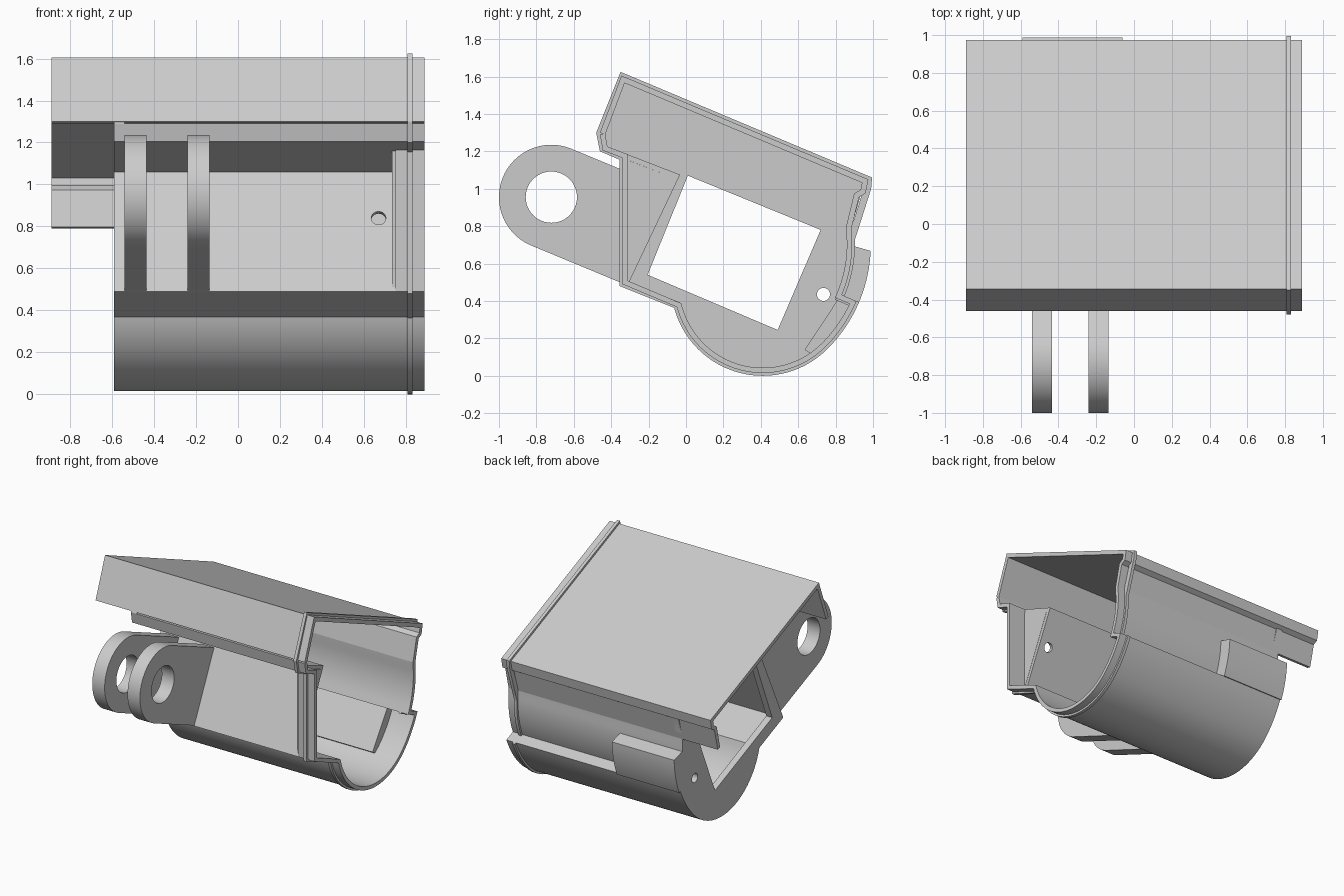
import bpy, bmesh, math
from mathutils import Matrix, Vector

cube = bpy.data.objects.get("Cube")
if cube:
    bpy.data.objects.remove(cube, do_unlink=True)

grey = bpy.data.materials.new("light_grey_plastic")
grey.use_nodes = True
grey.diffuse_color = (0.6, 0.6, 0.6, 1)
grey.node_tree.nodes["Principled BSDF"].inputs["Base Color"].default_value = (0.6, 0.6, 0.6, 1)

# Profiles live in the (y, z) plane and are extruded along x
TO_X = Matrix(((0, 0, 1, 0), (1, 0, 0, 0), (0, 1, 0, 0), (0, 0, 0, 1)))
TILT = math.radians(22.5)
LOW, BACK = (0.41, 0.49), (0.198, 0.702)   # centres of the belly and back arcs


def arc(centre, r, a0, a1, n=24):
    pts = []
    for i in range(n + 1):
        a = math.radians(a0 + (a1 - a0) * i / n)
        pts.append((centre[0] + r * math.cos(a), centre[1] + r * math.sin(a)))
    return pts


def offset(path, d, closed=False):
    """Shift a path sideways (left is positive) with mitred corners."""
    p = [Vector(q) for q in path]
    n, out = len(p), []
    for i in range(n):
        dirs = []
        if closed or i > 0:
            dirs.append((p[i] - p[i - 1]).normalized())
        if closed or i < n - 1:
            dirs.append((p[(i + 1) % n] - p[i]).normalized())
        normals = [Vector((-e.y, e.x)) for e in dirs]
        m = sum(normals, Vector((0, 0))).normalized()
        out.append(tuple(p[i] + m * d / max(m.dot(normals[0]), 0.4)))
    return out


def prism(name, loops, x0, x1):
    """Extrude an outline, with optional holes, from x0 to x1."""
    cu = bpy.data.curves.new(name, 'CURVE')
    cu.dimensions, cu.fill_mode = '2D', 'BOTH'
    cu.extrude = (x1 - x0) / 2
    for loop in loops:
        s = cu.splines.new('POLY')
        s.points.add(len(loop) - 1)
        for pt, (a, b) in zip(s.points, loop):
            pt.co = (a, b, 0, 1)
        s.use_cyclic_u = True
    tmp = bpy.data.objects.new(name + "_outline", cu)
    bpy.context.collection.objects.link(tmp)
    deps = bpy.context.evaluated_depsgraph_get()
    me = bpy.data.meshes.new_from_object(tmp.evaluated_get(deps))
    bpy.data.objects.remove(tmp, do_unlink=True)
    me.transform(Matrix.Translation(((x0 + x1) / 2, 0, 0)) @ TO_X)
    bm = bmesh.new()
    bm.from_mesh(me)
    bmesh.ops.remove_doubles(bm, verts=bm.verts, dist=0.0002)
    bmesh.ops.recalc_face_normals(bm, faces=bm.faces)
    bm.to_mesh(me)
    bm.free()
    me.materials.clear()
    me.materials.append(grey)
    ob = bpy.data.objects.new(name, me)
    bpy.context.collection.objects.link(ob)
    bpy.ops.object.select_all(action='DESELECT')
    ob.select_set(True)
    bpy.context.view_layer.objects.active = ob
    bpy.ops.object.shade_smooth_by_angle(angle=math.radians(25))
    return ob


def ribbon(name, path, thick, x0, x1):
    return prism(name, [path + offset(path, thick)[::-1]], x0, x1)


# Lid: front lip, sloping top and stepped back rail
lid_path = [(-0.46, 1.30), (-0.345, 1.605), (0.975, 1.05), (0.96, 0.975),
            (0.925, 0.955), (0.885, 0.79)]
ribbon("lid", lid_path, -0.03, -0.89, 0.89)

# Body shell: front rail, belly and recessed back panel
belly = arc(LOW, 0.475, 195, 315, 40) + arc(BACK, 0.775, -45, -23, 10)[1:]
panel = arc(BACK, 0.69, -23, 4, 12) + [(0.885, 0.80)]
rail = [(-0.46, 1.29), (-0.445, 1.205)]
foot = (-0.34, 0.49)
inner_corner = (-0.07, 1.06)
recessed = rail + [inner_corner, foot] + belly + panel
straight = rail + [(-0.34, 1.165), foot] + belly + panel
body = ribbon("body_recessed", recessed, 0.028, -0.59, 0.75)
ribbon("body_end", straight, 0.028, 0.75, 0.89)
prism("recess_side", [[(-0.33, 1.16), inner_corner, (-0.33, 0.50)]], 0.735, 0.752)

# End wall with a tilted square opening and a pin hole
window = [(0.01, 1.07), (0.72, 0.78), (0.49, 0.245), (-0.205, 0.54)]
wall = recessed + [(0.955, 1.035), (-0.335, 1.585)]
prism("end_wall", [wall, window, arc((0.735, 0.435), 0.035, 0, 345, 23)], -0.59, -0.54)

# Thick block on the back and the inner rib below the panel
block = arc(BACK, 0.79, -23, -2.5, 12) + arc(BACK, 0.67, 0, -23, 12)
prism("back_block", [block], -0.59, -0.06)
rib = [(0.82, 0.42), (0.635, 0.14)] + arc(LOW, 0.46, -55, -45, 4) + arc(BACK, 0.76, -44, -24, 8)
prism("inner_rib", [rib], -0.55, 0.70)

# Rim around the open end
rim = [(-0.48, 1.30), (-0.46, 1.20), (-0.355, 1.155), (-0.355, 0.48)]
rim += arc(LOW, 0.49, 195, 315, 40) + arc(BACK, 0.79, -45, -23, 10)[1:]
rim += arc(BACK, 0.705, -23, 2, 12) + [(0.92, 0.78), (0.99, 1.0), (0.995, 1.06), (-0.35, 1.625)]
prism("end_rim", [rim, offset(rim, 0.038, True)], 0.808, 0.832)

# Pair of hinge arms with round eyes
eye = (-0.72, 0.955)
arm = arc(eye, 0.28, 67.5, 247.5, 40) + [(-0.325, 0.488), (-0.085, 0.995)]
for side, x in (("left", -0.24), ("right", -0.54)):
    prism("hinge_arm_" + side, [arm, arc(eye, 0.137, 0, 352.5, 47)], x, x + 0.105)

# Small drilled hole through the sloping front plate
bpy.ops.mesh.primitive_cylinder_add(vertices=24, radius=0.035, depth=0.3,
                                    location=(0.67, -0.175, 0.84),
                                    rotation=(math.pi / 2 - TILT, 0, 0))
drill = bpy.context.object
drill.name = "drill_cutter"
drill.hide_render = True
drill.hide_set(True)
cut = body.modifiers.new("drilled_hole", 'BOOLEAN')
cut.operation, cut.object, cut.solver = 'DIFFERENCE', drill, 'EXACT'
